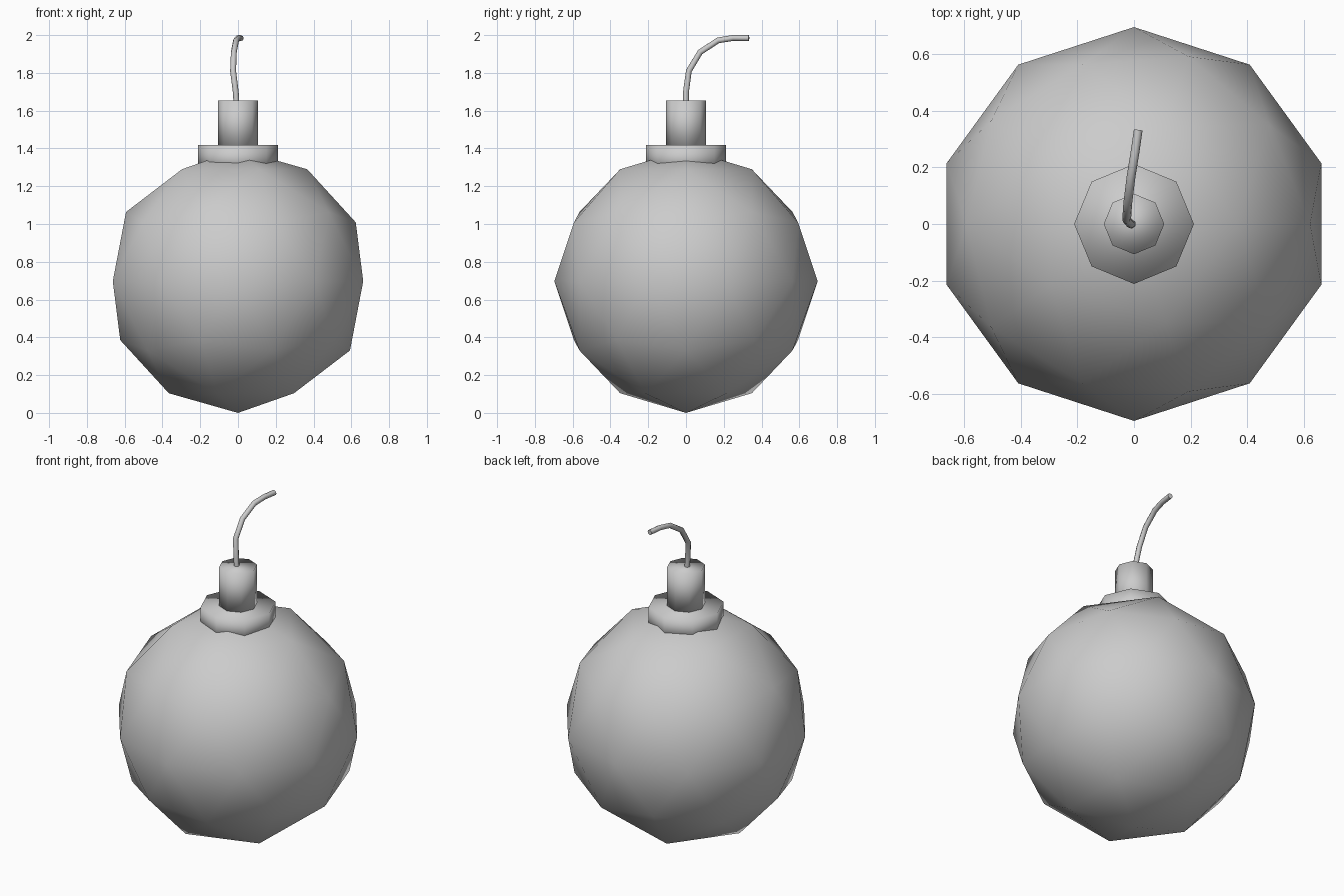
import bpy
import math
from mathutils import Vector

if "Cube" in bpy.data.objects:
    bpy.data.objects.remove(bpy.data.objects["Cube"])

grey = bpy.data.materials.new("grey")
grey.diffuse_color = (0.6, 0.6, 0.6, 1)
grey.use_nodes = True
grey.node_tree.nodes["Principled BSDF"].inputs["Base Color"].default_value = grey.diffuse_color


def finish(name):
    """Name the active part, colour it and shade it smooth."""
    ob = bpy.context.object
    ob.name = name
    ob.data.materials.append(grey)
    bpy.ops.object.shade_smooth()
    return ob


def drum(name, radius, bottom, top):
    """Upright eight-sided cylinder."""
    bpy.ops.mesh.primitive_cylinder_add(
        vertices=8, radius=radius, depth=top - bottom,
        location=(0, 0, (top + bottom) / 2))
    return finish(name)


# Round body
R = 0.697
bpy.ops.mesh.primitive_ico_sphere_add(subdivisions=2, radius=R, location=(0, 0, R))
finish("body")

# Collar and neck
drum("collar", 0.212, 1.28, 1.417)
drum("neck", 0.107, 1.40, 1.655)

# Bent fuse
path = [(-0.008, 0, 1.64), (-0.012, 0, 1.70), (-0.026, 0.015, 1.81),
        (-0.022, 0.075, 1.91), (-0.01, 0.17, 1.972),
        (0.003, 0.25, 1.985), (0.015, 0.333, 1.984)]
curve = bpy.data.curves.new("fuse", 'CURVE')
curve.dimensions = '3D'
curve.bevel_depth = 0.0155
curve.bevel_resolution = 2
curve.use_fill_caps = True
spline = curve.splines.new('POLY')
spline.points.add(len(path) - 1)
for point, co in zip(spline.points, path):
    point.co = (*co, 1)
fuse = bpy.data.objects.new("fuse", curve)
bpy.context.collection.objects.link(fuse)
bpy.ops.object.select_all(action='DESELECT')
fuse.select_set(True)
bpy.context.view_layer.objects.active = fuse
bpy.ops.object.convert(target='MESH')
finish("fuse")
